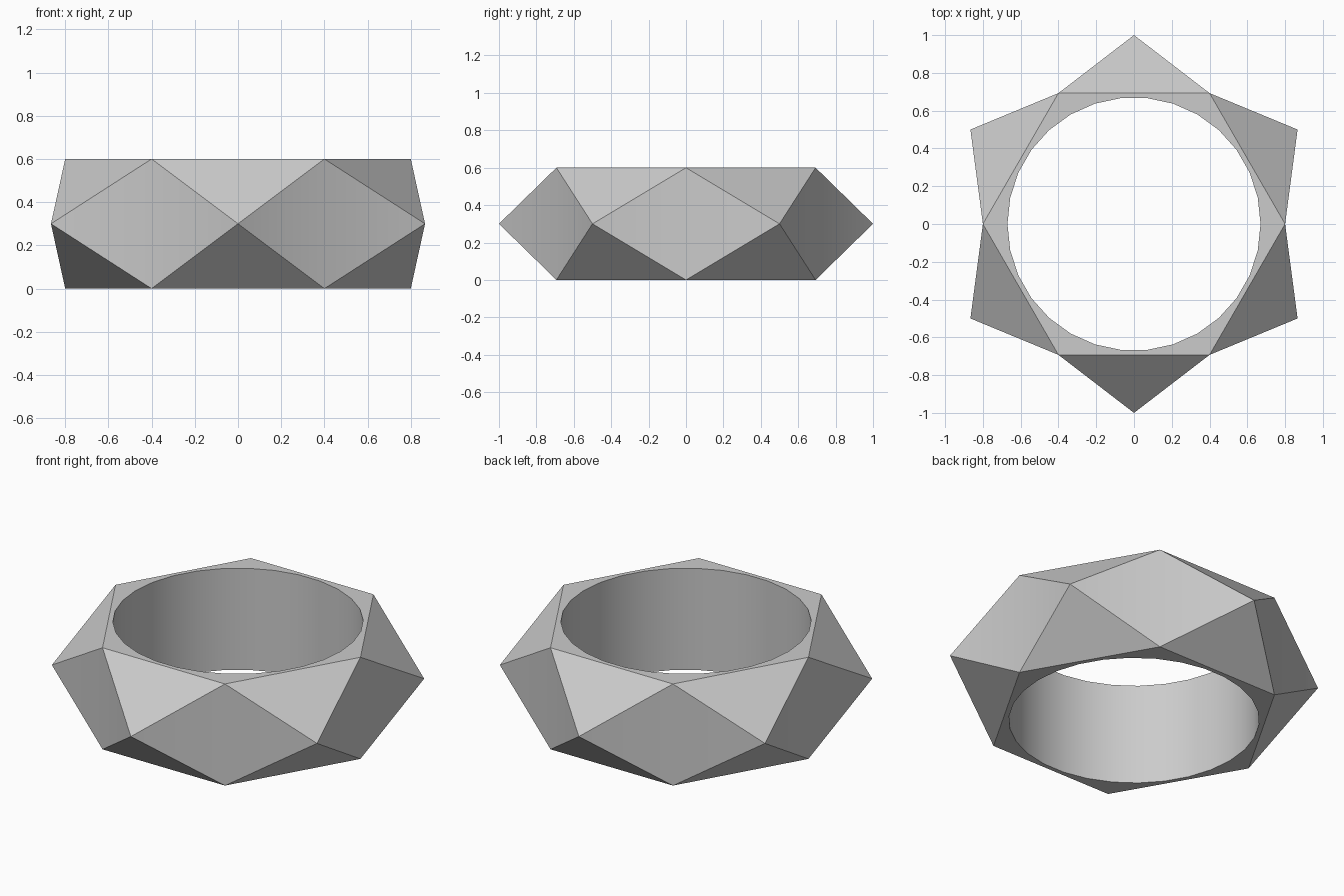
import bpy
import bmesh
from math import cos, sin, tau, radians

SIDES = 6            # facets around the outside
BORE_SIDES = 30      # segments around the hole
HEIGHT = 0.6
RIM_R, POINT_R, BORE_R = 0.8, 1.0, 0.67

cube = bpy.data.objects.get("Cube")
if cube:
    bpy.data.objects.remove(cube, do_unlink=True)

grey = bpy.data.materials.new("plain grey")
colour = (0.6, 0.6, 0.6, 1.0)
grey.diffuse_color = colour
grey.use_nodes = True
grey.node_tree.nodes["Principled BSDF"].inputs["Base Color"].default_value = colour

bm = bmesh.new()


def ring(radius, z, count, shift=0.0):
    """Vertices evenly spaced around the z axis."""
    angles = [(i + shift) * tau / count for i in range(count)]
    return [bm.verts.new((radius * cos(a), radius * sin(a), z)) for a in angles]


def loop_edges(verts):
    """Closed chain of edges, reusing those already made by faces."""
    pairs = zip(verts, verts[1:] + verts[:1])
    return [bm.edges.get(p) or bm.edges.new(p) for p in pairs]


# Outer facets: rim hexagons with protruding points halfway up
bottom = ring(RIM_R, 0, SIDES)
points = ring(POINT_R, HEIGHT / 2, SIDES, 0.5)
top = ring(RIM_R, HEIGHT, SIDES)
for i in range(SIDES):
    j = (i + 1) % SIDES
    bm.faces.new((top[i], points[i], top[j]))
    bm.faces.new((bottom[j], points[i], bottom[i]))
    # Two halves of the upright diamond, folded slightly inward
    bm.faces.new((bottom[i], points[i], top[i]))
    bm.faces.new((bottom[i], top[i], points[i - 1]))

# Round bore wall
bore_bottom = ring(BORE_R, 0, BORE_SIDES)
bore_top = ring(BORE_R, HEIGHT, BORE_SIDES)
for i in range(BORE_SIDES):
    j = (i + 1) % BORE_SIDES
    bm.faces.new((bore_bottom[j], bore_bottom[i], bore_top[i], bore_top[j]))

# Flat caps between hexagon rim and bore
for outer, inner in ((top, bore_top), (bottom, bore_bottom)):
    bmesh.ops.triangle_fill(bm, use_beauty=True, use_dissolve=False,
                            edges=loop_edges(outer) + loop_edges(inner))

bmesh.ops.recalc_face_normals(bm, faces=bm.faces[:])
mesh = bpy.data.meshes.new("faceted_ring")
bm.to_mesh(mesh)
bm.free()
mesh.materials.append(grey)

band = bpy.data.objects.new("faceted_ring", mesh)
bpy.context.collection.objects.link(band)
bpy.ops.object.select_all(action="DESELECT")
band.select_set(True)
bpy.context.view_layer.objects.active = band
bpy.ops.object.shade_smooth_by_angle(angle=radians(30))
